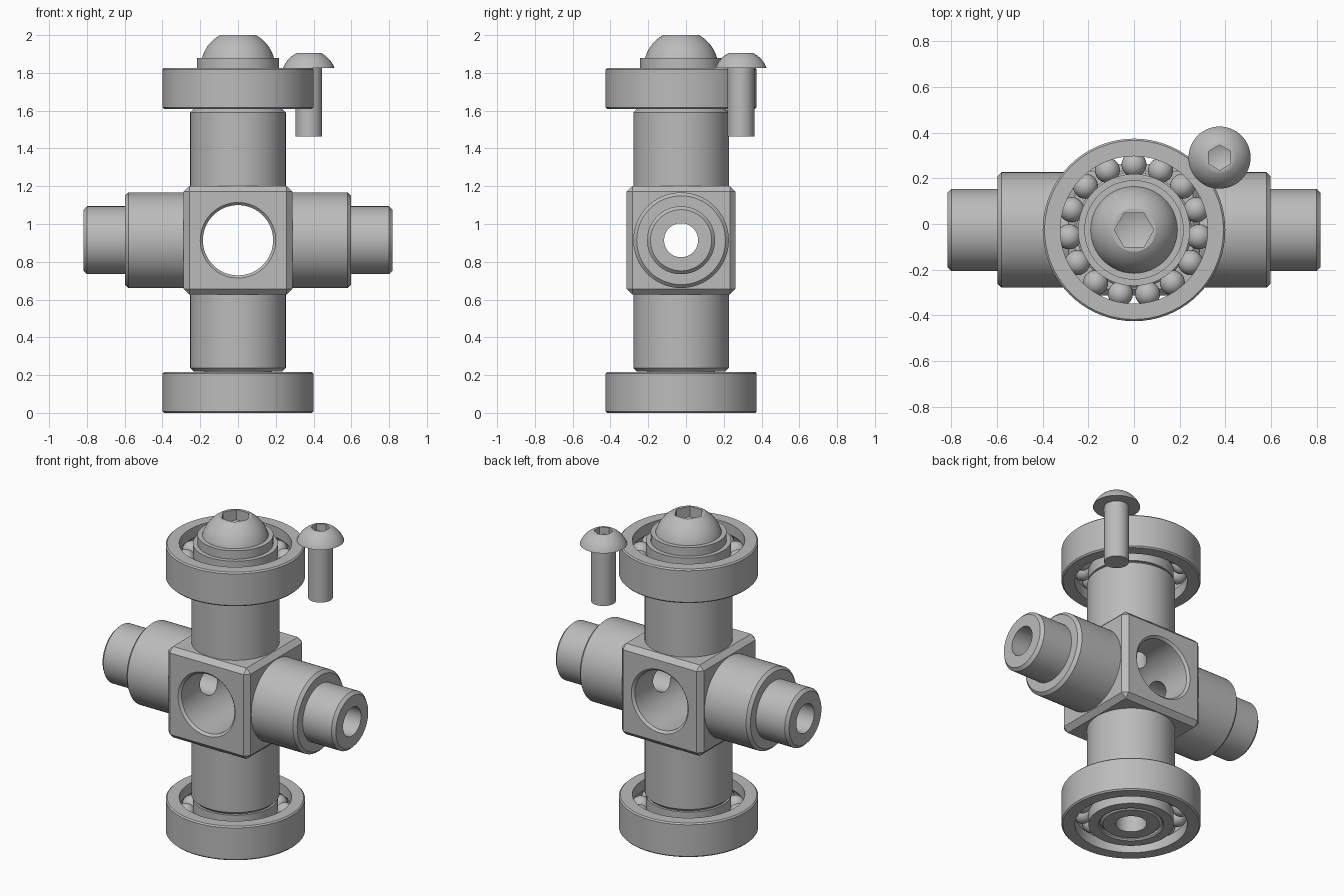
import bpy, bmesh, math
from mathutils import Matrix, Vector

cube = bpy.data.objects.get("Cube")
if cube:
    bpy.data.objects.remove(cube, do_unlink=True)

steel = bpy.data.materials.new("brushed_grey_steel")
steel.use_nodes = True
GREY = (0.5, 0.5, 0.5, 1)
steel.diffuse_color = GREY
steel.node_tree.nodes["Principled BSDF"].inputs["Base Color"].default_value = GREY

AXIS_Y, MID_Z = -0.026, 0.914
CENTRE = Vector((0, AXIS_Y, MID_Z))


def finish(name, bm, loc):
    """Turn a bmesh into a named steel object."""
    bmesh.ops.recalc_face_normals(bm, faces=bm.faces)
    mesh = bpy.data.meshes.new(name)
    bm.to_mesh(mesh)
    bm.free()
    mesh.materials.append(steel)
    obj = bpy.data.objects.new(name, mesh)
    bpy.context.collection.objects.link(obj)
    obj.location = loc
    return obj


def lathe(name, profile, loc, segments=64, closed=False, turn=None):
    """Spin (radius, height) points about z, then turn the result."""
    bm = bmesh.new()
    verts = [bm.verts.new((r, 0, z)) for r, z in profile]
    edges = [bm.edges.new(pair) for pair in zip(verts, verts[1:])]
    if closed:
        edges.append(bm.edges.new((verts[-1], verts[0])))
    bmesh.ops.spin(bm, geom=verts + edges, axis=(0, 0, 1), cent=(0, 0, 0),
                   angle=math.tau, steps=segments)
    bmesh.ops.remove_doubles(bm, verts=bm.verts, dist=1e-5)
    if turn:
        bm.transform(turn)
    return finish(name, bm, loc)


def combine(obj, other, operation):
    """Apply a boolean and discard the second object."""
    mod = obj.modifiers.new(operation, 'BOOLEAN')
    mod.operation, mod.object, mod.solver = operation, other, 'EXACT'
    bpy.context.view_layer.objects.active = obj
    bpy.ops.object.modifier_apply(modifier=mod.name)
    bpy.data.objects.remove(other, do_unlink=True)


def smooth(obj):
    bpy.ops.object.select_all(action='DESELECT')
    obj.select_set(True)
    bpy.context.view_layer.objects.active = obj
    bpy.ops.object.shade_smooth_by_angle(angle=math.radians(28))


def stepped_shaft(name, shoulder, end, turn=None):
    """Double-ended shaft with chamfered shoulders and narrow journals."""
    half = [(0.18, shoulder), (0.235, shoulder), (0.253, shoulder - 0.018)]
    tip = [(0, end), (0.162, end), (0.18, end - 0.018)]
    upper = tip + half
    lower = [(r, -z) for r, z in reversed(upper)]
    return lathe(name, upper + lower, CENTRE, turn=turn)


def bore(radius, length, turn=None):
    return lathe("bore_cutter", [(0, -length), (radius, -length),
                 (radius, length), (0, length)], CENTRE, turn=turn)


# Cross-shaped hub: chamfered block, two shafts, three bores
to_x = Matrix.Rotation(math.pi / 2, 4, 'Y')
to_y = Matrix.Rotation(math.pi / 2, 4, 'X')
bm = bmesh.new()
bmesh.ops.create_cube(bm, size=0.576)
bmesh.ops.bevel(bm, geom=bm.edges[:], offset=0.03, segments=1, affect='EDGES')
hub = finish("cross_hub", bm, CENTRE)
combine(hub, stepped_shaft("side_shaft", 0.598, 0.818, to_x), 'UNION')
combine(hub, stepped_shaft("upright_shaft", 0.695, 0.91), 'UNION')
combine(hub, bore(0.09, 1.1, to_x), 'DIFFERENCE')
combine(hub, bore(0.09, 1.1), 'DIFFERENCE')
rim = [(0, 0.3), (0.212, 0.3), (0.186, 0.274)]
window = rim + [(r, -z) for r, z in reversed(rim)]
combine(hub, lathe("window_cutter", window, CENTRE, turn=to_y), 'DIFFERENCE')
smooth(hub)


# Ball bearings at both ends of the upright shaft
BALL_PATH, BALL_R, HALF = 0.286, 0.055, 0.108


def race(name, wall, face, loc, sign):
    """Bearing ring with a round groove for the balls."""
    reach = math.acos(abs(wall - BALL_PATH) / BALL_R)
    groove = []
    for i in range(9):
        a = reach * (i / 4 - 1)
        groove.append((BALL_PATH + sign * BALL_R * math.cos(a), BALL_R * math.sin(a)))
    c = 0.008
    back = [(wall, HALF), (face - sign * c, HALF), (face, HALF - c),
            (face, c - HALF), (face - sign * c, -HALF), (wall, -HALF)]
    smooth(lathe(name, groove + back, loc, closed=True, segments=72))


for label, z in (("lower", HALF), ("upper", 1.718)):
    loc = Vector((0, AXIS_Y, z))
    race(label + "_outer_race", 0.323, 0.4, loc, 1)
    race(label + "_inner_race", 0.245, 0.18, loc, -1)
    bm = bmesh.new()
    for i in range(15):
        a = math.pi / 2 + math.tau * i / 15
        spot = Vector((math.cos(a), math.sin(a), 0)) * BALL_PATH
        bmesh.ops.create_uvsphere(bm, u_segments=24, v_segments=14, radius=BALL_R,
                                  matrix=Matrix.Translation(spot))
    smooth(finish(label + "_bearing_balls", bm, loc))


def button_screw(name, loc, head, height, flat, shank, length, hexagon, spin):
    """Domed screw with a hexagonal socket; origin under the head."""
    drop = (head**2 - flat**2 - height**2) / (2 * height)
    dome_r = math.hypot(head, drop)
    start, stop = math.atan2(drop, head), math.atan2(drop + height, flat)
    profile = [(0, -length), (shank, -length), (shank, 0)]
    for i in range(13):
        a = start + (stop - start) * i / 12
        profile.append((dome_r * math.cos(a), dome_r * math.sin(a) - drop))
    profile.append((0, height))
    screw = lathe(name, profile, loc)
    deep = height * 0.45
    socket = [(0, deep - hexagon * 0.4), (hexagon, deep),
              (hexagon, height + 0.1), (0, height + 0.1)]
    turn = Matrix.Rotation(spin, 4, 'Z')
    combine(screw, lathe("socket_cutter", socket, loc, segments=6, turn=turn), 'DIFFERENCE')
    smooth(screw)


# Retaining washer with its large screw, and the loose small screw
smooth(lathe("retaining_washer", [(0.085, 0), (0.218, 0), (0.218, 0.056), (0.085, 0.056)],
             (0, AXIS_Y, 1.824), closed=True))
button_screw("retaining_screw", (0, AXIS_Y, 1.88), 0.19, 0.12, 0.095,
             0.0885, 0.55, 0.086, 0)
button_screw("loose_screw", (0.375, 0.291, 1.826), 0.136, 0.08, 0.062,
             0.071, 0.364, 0.055, math.pi / 6)
